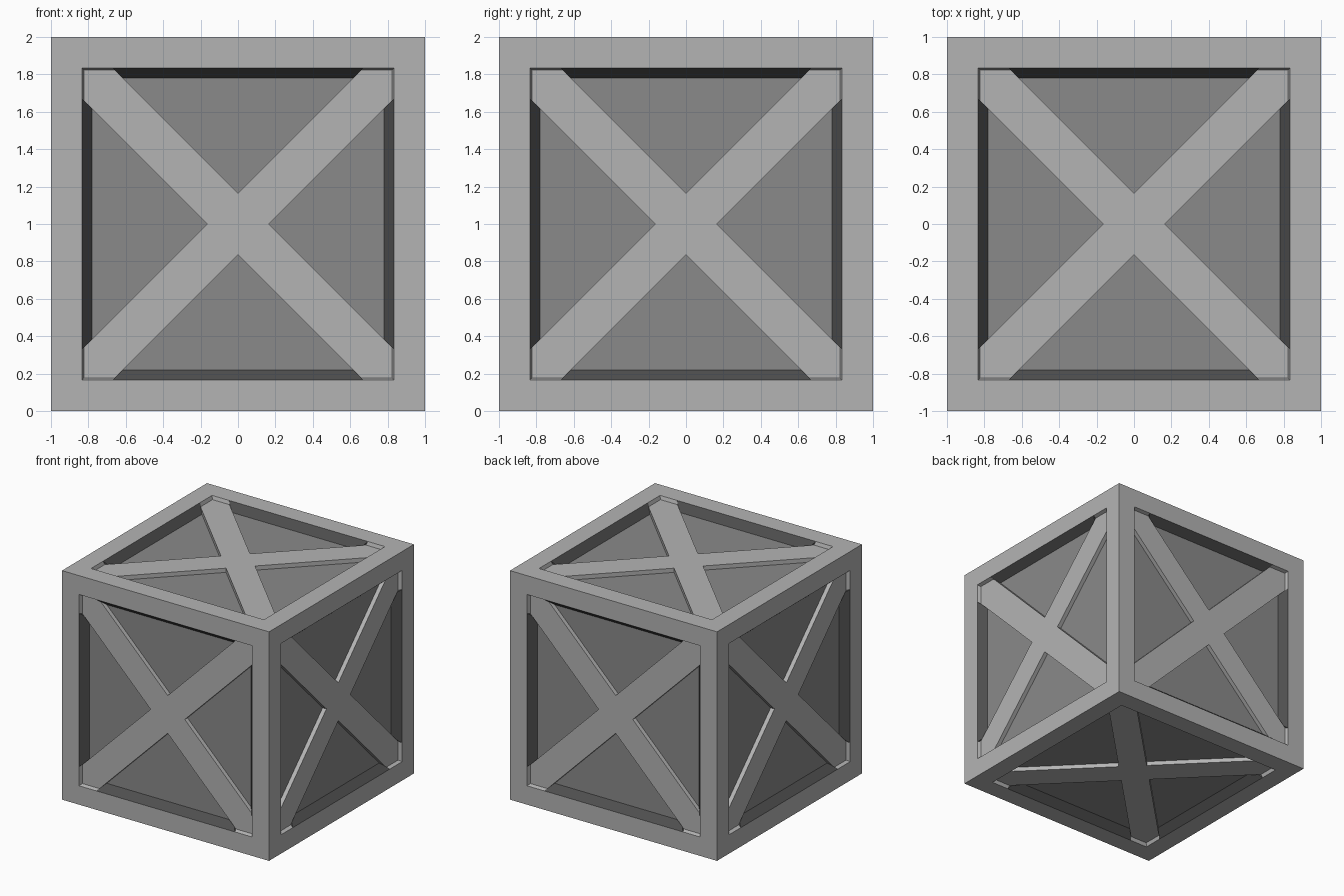
import bpy, bmesh, math
from mathutils import Matrix, Vector

if "Cube" in bpy.data.objects:
    bpy.data.objects.remove(bpy.data.objects["Cube"])

OPEN = 0.835     # half opening of the frame at the surface
LIP = 0.824      # half opening where the lip meets the braces
INNER = 0.78     # half size of the visible panel
ARM = 0.165      # brace half width measured along the axes
BRACE_D = 0.03   # depth of the brace surface
PANEL_D = 0.067  # depth of the panel surface


def material(name, value):
    m = bpy.data.materials.new(name)
    m.diffuse_color = (value, value, value, 1)
    m.use_nodes = True
    m.node_tree.nodes["Principled BSDF"].inputs["Base Color"].default_value = m.diffuse_color
    return m


light = material("light grey", 0.456)
mid = material("mid grey", 0.254)
dark = material("dark grey", 0.078)

# Local z of each side points outwards
up = Matrix.Translation((0, 0, 1))
SIDES = [up @ Matrix.Rotation(k * math.pi / 2, 4, 'Z') @ Matrix.Rotation(math.pi / 2, 4, 'X')
         for k in range(4)]
SIDES += [up, up @ Matrix.Rotation(math.pi, 4, 'X')]
QUARTERS = [Matrix.Rotation(k * math.pi / 2, 4, 'Z') for k in range(4)]


def add_face(bm, mat, pts):
    return bm.faces.new([bm.verts.new(mat @ Vector(p)) for p in pts])


def finish(bm, name, mat, recalc=False):
    bmesh.ops.remove_doubles(bm, verts=bm.verts, dist=1e-4)
    if recalc:
        bmesh.ops.recalc_face_normals(bm, faces=bm.faces)
    me = bpy.data.meshes.new(name)
    bm.to_mesh(me)
    bm.free()
    me.materials.append(mat)
    ob = bpy.data.objects.new(name, me)
    bpy.context.collection.objects.link(ob)


# Outer frame: flat border and slanted lip on every side
bm = bmesh.new()
for side in SIDES:
    for q in QUARTERS:
        rings = [(1, 1), (OPEN, 1), (LIP, 1 - BRACE_D), (LIP, 1 - PANEL_D)]
        for (a, ha), (b, hb) in zip(rings, rings[1:]):
            add_face(bm, side @ q, [(-a, -a, ha), (a, -a, ha), (b, -b, hb), (-b, -b, hb)])
finish(bm, "crate_frame", light)

# Recessed panels: one inner box
bm = bmesh.new()
bmesh.ops.create_cube(bm, size=2 * (1 - PANEL_D), matrix=up)
finish(bm, "inner_panels", mid)

# Dark sloped trims between the brace ends
bm = bmesh.new()
for side in SIDES:
    for q in QUARTERS:
        m = side @ q
        ends = []
        for s in (-1, 1):
            ends.append([(s * (r - ARM), -r, h) for r, h in
                         ((OPEN, 1), (INNER, 1 - PANEL_D), (OPEN, 1 - PANEL_D))])
        l, r = ends
        add_face(bm, m, l)
        add_face(bm, m, r[::-1])
        for i in range(3):
            j = (i + 1) % 3
            add_face(bm, m, [l[i], r[i], r[j], l[j]])
finish(bm, "sloped_trims", dark, recalc=True)

# Crossed braces: one extruded X outline per side
for name, side in zip(("front", "right", "back", "left", "top", "bottom"), SIDES):
    bm = bmesh.new()
    c, h = LIP, 1 - PANEL_D
    outline = [q @ Vector(p) for q in QUARTERS
               for p in ((ARM, 0, h), (c, c - ARM, h), (c, c, h), (c - ARM, c, h))]
    face = add_face(bm, side, outline)
    top = bmesh.ops.extrude_face_region(bm, geom=[face], use_keep_orig=True)
    step = side.to_3x3() @ Vector((0, 0, PANEL_D - BRACE_D))
    bmesh.ops.translate(bm, vec=step,
                        verts=[g for g in top["geom"] if isinstance(g, bmesh.types.BMVert)])
    finish(bm, name + "_cross_brace", light, recalc=True)
